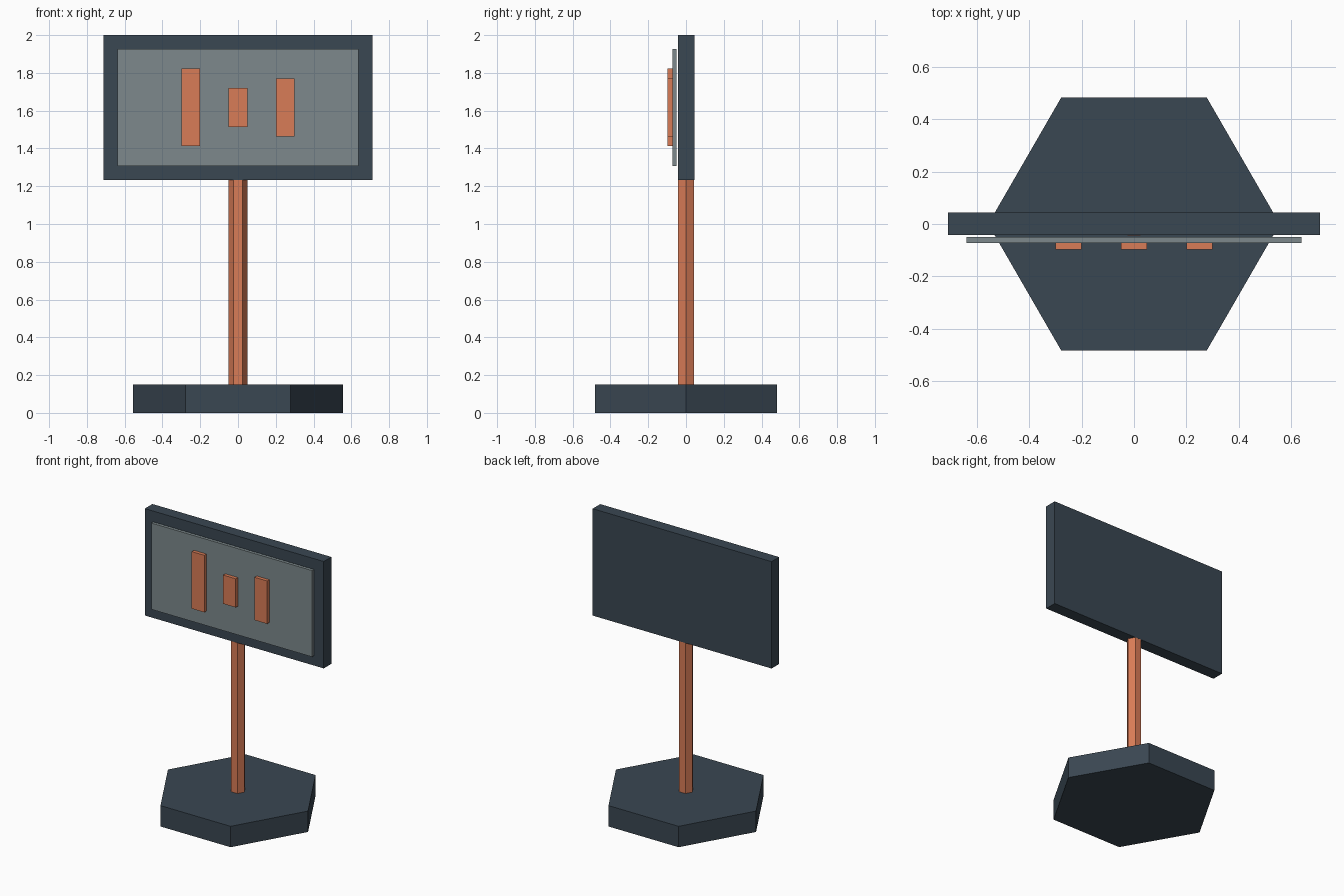
import bpy
import bmesh
import math
from mathutils import Matrix, Vector

default = bpy.data.objects.get("Cube")
if default:
    bpy.data.objects.remove(default, do_unlink=True)


def make_material(name, rgb):
    mat = bpy.data.materials.new(name)
    mat.use_nodes = True
    colour = (*rgb, 1.0)
    mat.diffuse_color = colour
    bsdf = next(n for n in mat.node_tree.nodes if n.type == "BSDF_PRINCIPLED")
    bsdf.inputs["Base Color"].default_value = colour
    return mat


def finish(name, bm, mat):
    mesh = bpy.data.meshes.new(name)
    bm.to_mesh(mesh)
    bm.free()
    mesh.materials.append(mat)
    obj = bpy.data.objects.new(name, mesh)
    bpy.context.collection.objects.link(obj)
    return obj


def box(name, low, high, mat):
    low, high = Vector(low), Vector(high)
    bm = bmesh.new()
    place = Matrix.Translation((low + high) / 2) @ Matrix.Diagonal((*(high - low), 1))
    bmesh.ops.create_cube(bm, size=1, matrix=place)
    return finish(name, bm, mat)


def hex_prism(name, radius, bottom, top, mat):
    # Corners point along x, flat sides face front and back
    bm = bmesh.new()
    place = Matrix.Translation((0, 0, (bottom + top) / 2)) @ Matrix.Rotation(math.pi / 6, 4, "Z")
    bmesh.ops.create_cone(bm, cap_ends=True, segments=6, radius1=radius,
                          radius2=radius, depth=top - bottom, matrix=place)
    return finish(name, bm, mat)


slate = make_material("dark slate", (0.042, 0.063, 0.085))
grey = make_material("panel grey", (0.205, 0.25, 0.263))
copper = make_material("copper orange", (0.694, 0.202, 0.095))

# Stand
hex_prism("base", 0.557, 0, 0.15, slate)
hex_prism("post", 0.05, 0.15, 1.232, copper)

# Sign board with a raised panel floating just ahead of it
box("board", (-0.711, -0.042, 1.232), (0.711, 0.044, 2.0), slate)
box("panel", (-0.639, -0.072, 1.307), (0.639, -0.05, 1.927), grey)

# Upright bars centred on the panel: x position and height
for side, x, height in (("right", -0.25, 0.41), ("middle", 0, 0.206), ("left", 0.25, 0.308)):
    box(side + "_bar", (x - 0.05, -0.097, 1.617 - height / 2),
        (x + 0.05, -0.072, 1.617 + height / 2), copper)
